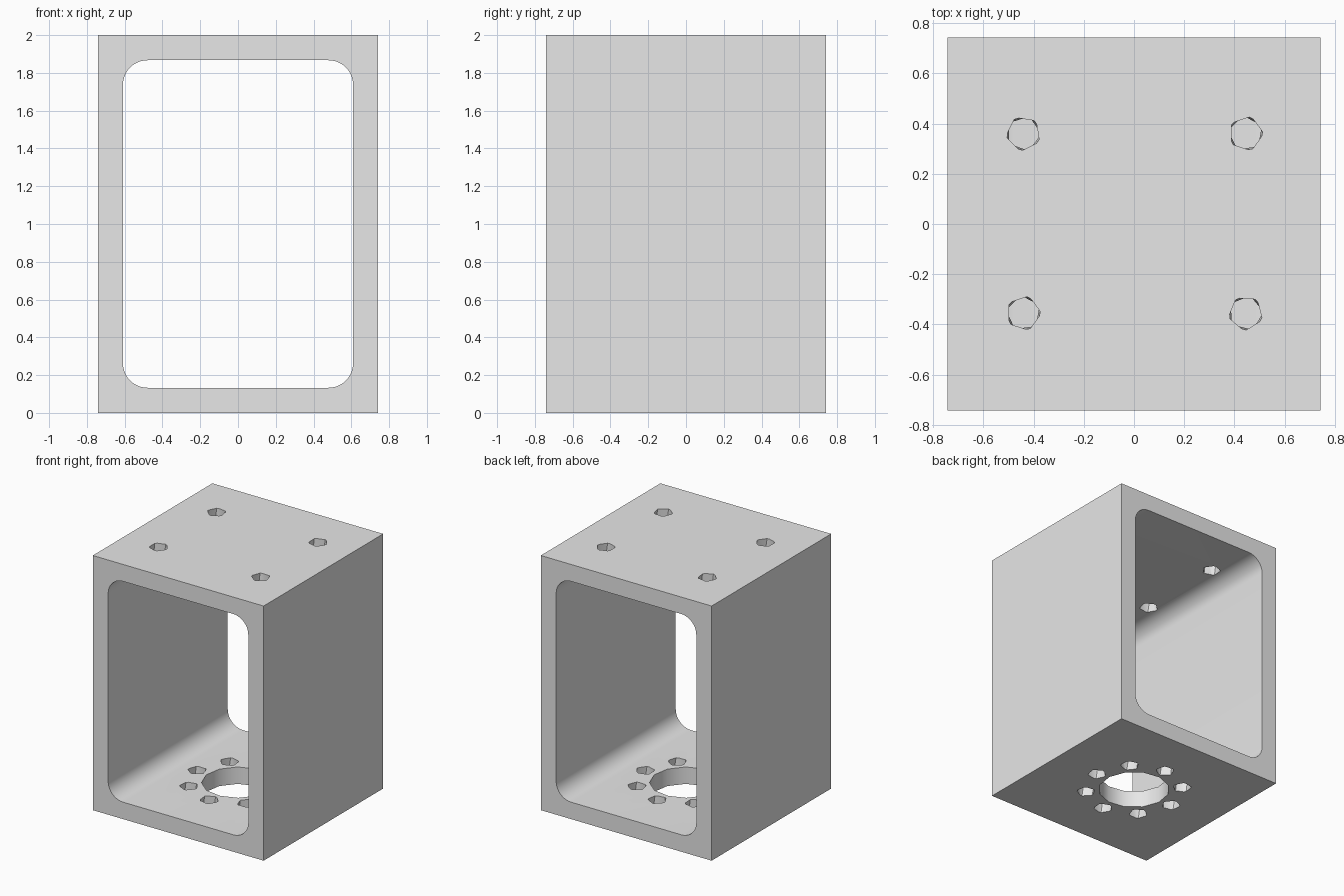
import bpy, bmesh
from math import pi, cos, sin, radians
from mathutils import Vector

if "Cube" in bpy.data.objects:
    bpy.data.objects.remove(bpy.data.objects["Cube"])

HALF, HEIGHT = 0.742, 2.0
WALL, FILLET = 0.133, 0.13

grey = bpy.data.materials.new("light_grey")
grey.use_nodes = True
grey.diffuse_color = (0.8, 0.8, 0.8, 1)
grey.node_tree.nodes["Principled BSDF"].inputs["Base Color"].default_value = (0.8, 0.8, 0.8, 1)


def make_object(name, bm):
    bmesh.ops.recalc_face_normals(bm, faces=bm.faces)
    mesh = bpy.data.meshes.new(name)
    bm.to_mesh(mesh)
    bm.free()
    mesh.materials.append(grey)
    obj = bpy.data.objects.new(name, mesh)
    bpy.context.collection.objects.link(obj)
    return obj


def prism(name, outline, sweep):
    """Extrude a closed outline along a vector."""
    bm = bmesh.new()
    face = bm.faces.new([bm.verts.new(p) for p in outline])
    ext = bmesh.ops.extrude_face_region(bm, geom=[face])
    moved = [v for v in ext["geom"] if isinstance(v, bmesh.types.BMVert)]
    bmesh.ops.translate(bm, verts=moved, vec=Vector(sweep))
    return make_object(name, bm)


def ring(x, y, z, radius, sides, turn=0.0):
    return [(x + radius * cos(turn + 2 * pi * i / sides),
             y + radius * sin(turn + 2 * pi * i / sides), z) for i in range(sides)]


def bolt_cutter(name, x, y, z, turn):
    """Coarse five-sided bolt hole, twisted slightly from end to end."""
    bm = bmesh.new()
    for level, twist in ((z - 0.12, 0.45), (z + 0.12, 0)):
        for p in ring(x, y, level, 0.068, 5, turn + twist):
            bm.verts.new(p)
    bmesh.ops.convex_hull(bm, input=bm.verts)
    return make_object(name, bm)


# Solid block
block = [(-HALF, -HALF, 0), (HALF, -HALF, 0), (HALF, HALF, 0), (-HALF, HALF, 0)]
housing = prism("box_housing", block, (0, 0, HEIGHT))

# Rounded opening running front to back
opening = []
cx, cz = HALF - WALL - FILLET, HEIGHT / 2 - WALL - FILLET
for k, (sx, sz) in enumerate(((1, 1), (-1, 1), (-1, -1), (1, -1))):
    for i in range(11):
        a = pi / 2 * (k + i / 10)
        opening.append((sx * cx + FILLET * cos(a), -1, HEIGHT / 2 + sz * cz + FILLET * sin(a)))
cutters = [prism("opening_cutter", opening, (0, 2, 0))]

# Round hole in the floor with eight bolt holes around it
cutters.append(prism("floor_hole_cutter", ring(0, 0, -0.2, 0.26, 12, 0.1), (0, 0, 0.6)))
for i in range(8):
    a = i * pi / 4
    cutters.append(bolt_cutter("floor_bolt_cutter", 0.355 * cos(a), 0.355 * sin(a),
                               WALL / 2, a + i * 0.7))

# Four bolt holes in the top
for x, y, turn in ((-0.44, 0.36, 45), (0.445, 0.36, 0), (-0.44, -0.355, 0), (0.445, -0.355, 50)):
    cutters.append(bolt_cutter("top_bolt_cutter", x, y, HEIGHT - WALL / 2, radians(turn)))

# Cut everything out of the block
bpy.ops.object.select_all(action="DESELECT")
bpy.context.view_layer.objects.active = housing
housing.select_set(True)
for cutter in cutters:
    cutter.hide_render = True
    mod = housing.modifiers.new("cut", "BOOLEAN")
    mod.operation, mod.solver, mod.object = "DIFFERENCE", "EXACT", cutter
    bpy.ops.object.modifier_apply(modifier=mod.name)
    bpy.data.objects.remove(cutter)

bpy.ops.object.shade_smooth_by_angle(angle=radians(35))
